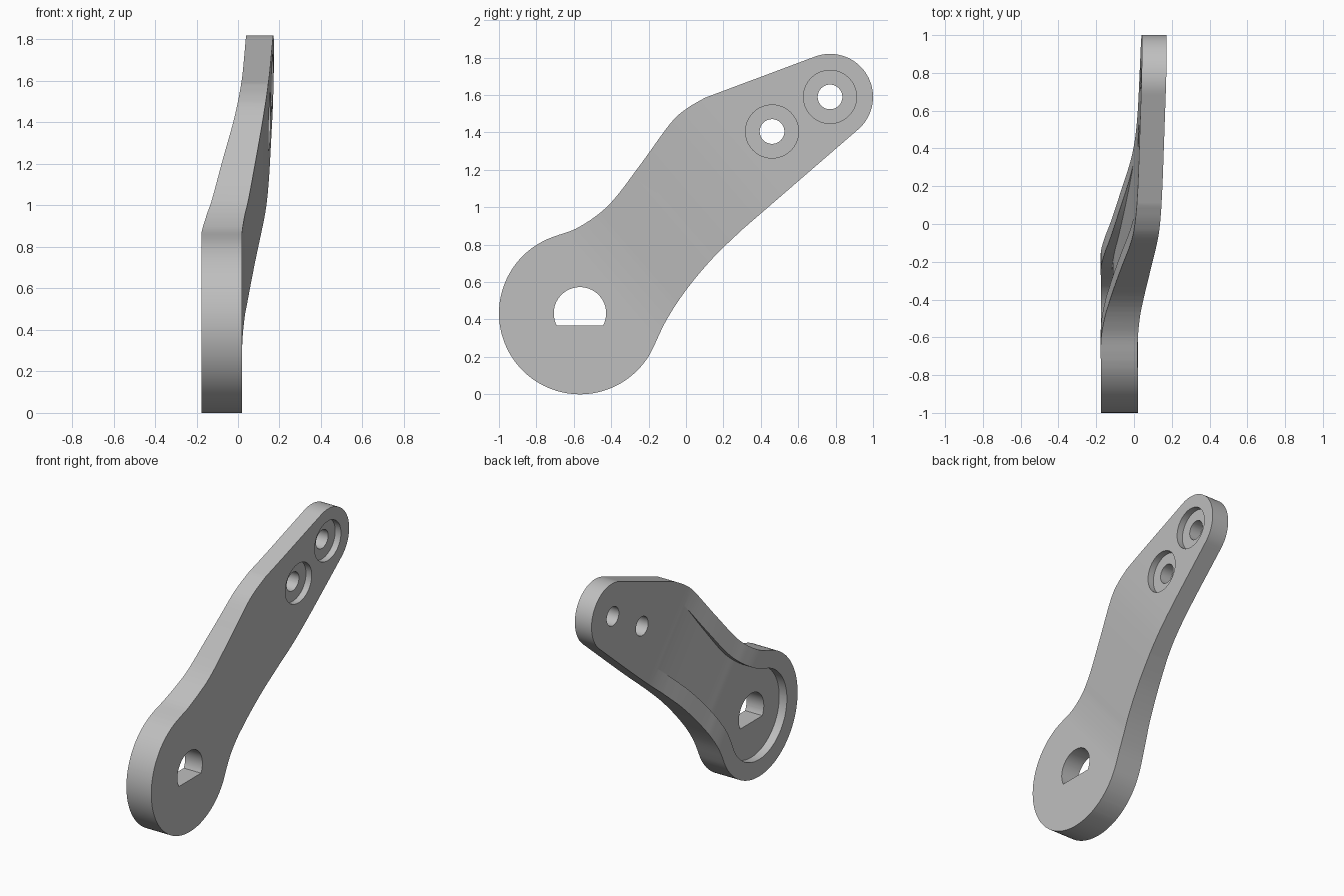
import bpy
import bmesh
from math import cos, sin, radians
from mathutils import Vector

cube = bpy.data.objects.get("Cube")
if cube:
    bpy.data.objects.remove(cube, do_unlink=True)

ARM = Vector((0.757, 0.653))      # arm direction in the y-z plane
HUB = Vector((-0.567, 0.433))
TIP = Vector((0.77, 1.59))
INNER_HOLE = Vector((0.46, 1.405))


def arc(centre, radius, start, end, steps):
    return [centre + radius * Vector((cos(a), sin(a)))
            for a in (radians(start + (end - start) * i / steps) for i in range(steps + 1))]


def circle(centre, radius, steps=64):
    return arc(centre, radius, 0, 360, steps)[:-1]


def spline(points, steps=6):
    """Catmull-Rom curve through the points."""
    p = [Vector(q) for q in points]
    p = [2 * p[0] - p[1]] + p + [2 * p[-1] - p[-2]]
    out = []
    for a, b, c, d in zip(p, p[1:], p[2:], p[3:]):
        for i in range(steps):
            t = i / steps
            out.append(0.5 * (2 * b + (c - a) * t + (2 * a - 5 * b + 4 * c - d) * t ** 2
                              + (3 * b - a - 3 * c + d) * t ** 3))
    return out + [p[-2]]


# Bend of the plate: distance along arm, outer face x, inner face x
bend = spline([(-0.7, 0.02, -0.175), (-0.1, 0.02, -0.175), (0.1, 0.02, -0.175),
               (0.25, 0.032, -0.153), (0.36, 0.049, -0.128), (0.594, 0.084, -0.077),
               (0.84, 0.12, -0.02), (1.0, 0.138, 0.005), (1.2, 0.15, 0.02),
               (1.5, 0.161, 0.031), (1.9, 0.175, 0.044)])


def face_x(u, side):
    for a, b in zip(bend, bend[1:]):
        if u <= b[0]:
            break
    return a[side] + (b[side] - a[side]) * (u - a[0]) / (b[0] - a[0])


def outer(u):
    return face_x(u, 1)


def inner(u):
    return face_x(u, 2)


def prism(name, outline, low, high, bent=True):
    """Outline in y-z, spanning x from low(u) to high(u)."""
    bm = bmesh.new()
    bottom = [bm.verts.new((-1, p.x, p.y)) for p in outline]
    top = [bm.verts.new((1, p.x, p.y)) for p in outline]
    bm.faces.new(bottom)
    bm.faces.new(top[::-1])
    for i in range(len(outline)):
        bm.faces.new((bottom[i - 1], top[i - 1], top[i], bottom[i]))
    if bent:
        for b in bend:
            bmesh.ops.bisect_plane(bm, geom=bm.verts[:] + bm.edges[:] + bm.faces[:], dist=1e-5,
                                   plane_co=(0, *(ARM * b[0])), plane_no=(0, *ARM))
    for v in bm.verts:
        u = ARM.dot(v.co.yz)
        v.co.x = low(u) if v.co.x < 0 else high(u)
    bmesh.ops.recalc_face_normals(bm, faces=bm.faces[:])
    mesh = bpy.data.meshes.new(name)
    bm.to_mesh(mesh)
    bm.free()
    obj = bpy.data.objects.new(name, mesh)
    bpy.context.collection.objects.link(obj)
    return obj


def inset(outline, amount):
    result = []
    for i, p in enumerate(outline):
        t = (outline[(i + 1) % len(outline)] - outline[i - 1]).normalized()
        result.append(p + amount * Vector((-t.y, t.x)))
    return result


# Counter-clockwise outline: hub, lower edge, rounded tip, upper edge
lower_edge = spline([(-0.175, 0.25), (-0.1, 0.405), (0.01, 0.57), (0.15, 0.735), (0.3, 0.88)])
upper_edge = spline([(0.1, 1.585), (0.0, 1.525), (-0.086, 1.445), (-0.246, 1.225),
                     (-0.41, 1.015), (-0.567, 0.897), (-0.70, 0.845)])
outline = (arc(HUB, 0.433, 108, 335, 72)[1:-1] + lower_edge
           + arc(TIP, 0.23, -49.4, 110.5, 40) + upper_edge)

crank_arm = prism("crank_arm", outline, inner, outer)

# Pocket in the inner side, shaft hole with a flat, two counterbored holes
cutters = [
    prism("pocket_cutter", inset(outline, 0.12), lambda u: -0.5, lambda u: outer(u) - 0.135),
    prism("shaft_hole_cutter", arc(HUB, 0.14, -27.7, 207.7, 48),
          lambda u: -0.6, lambda u: 0.6, False)]
for centre in (INNER_HOLE, TIP):
    cutters.append(prism("bolt_hole_cutter", circle(centre, 0.066, 48),
                         lambda u: -0.6, lambda u: 0.6, False))
    cutters.append(prism("counterbore_cutter", circle(centre, 0.142),
                         lambda u: outer(u) - 0.045, lambda u: 0.6))

bpy.ops.object.select_all(action='DESELECT')
crank_arm.select_set(True)
bpy.context.view_layer.objects.active = crank_arm
for cutter in cutters:
    cutter.hide_render = True
    mod = crank_arm.modifiers.new("cut", 'BOOLEAN')
    mod.operation = 'DIFFERENCE'
    mod.solver = 'EXACT'
    mod.object = cutter
    bpy.ops.object.modifier_apply(modifier=mod.name)
for cutter in cutters:
    bpy.data.objects.remove(cutter, do_unlink=True)

# Plain grey metal
grey = bpy.data.materials.new("grey_metal")
grey.use_nodes = True
colour = (0.52, 0.52, 0.52, 1)
grey.diffuse_color = colour
grey.node_tree.nodes["Principled BSDF"].inputs["Base Color"].default_value = colour
crank_arm.data.materials.clear()
crank_arm.data.materials.append(grey)

bpy.ops.object.shade_smooth_by_angle(angle=radians(30))
